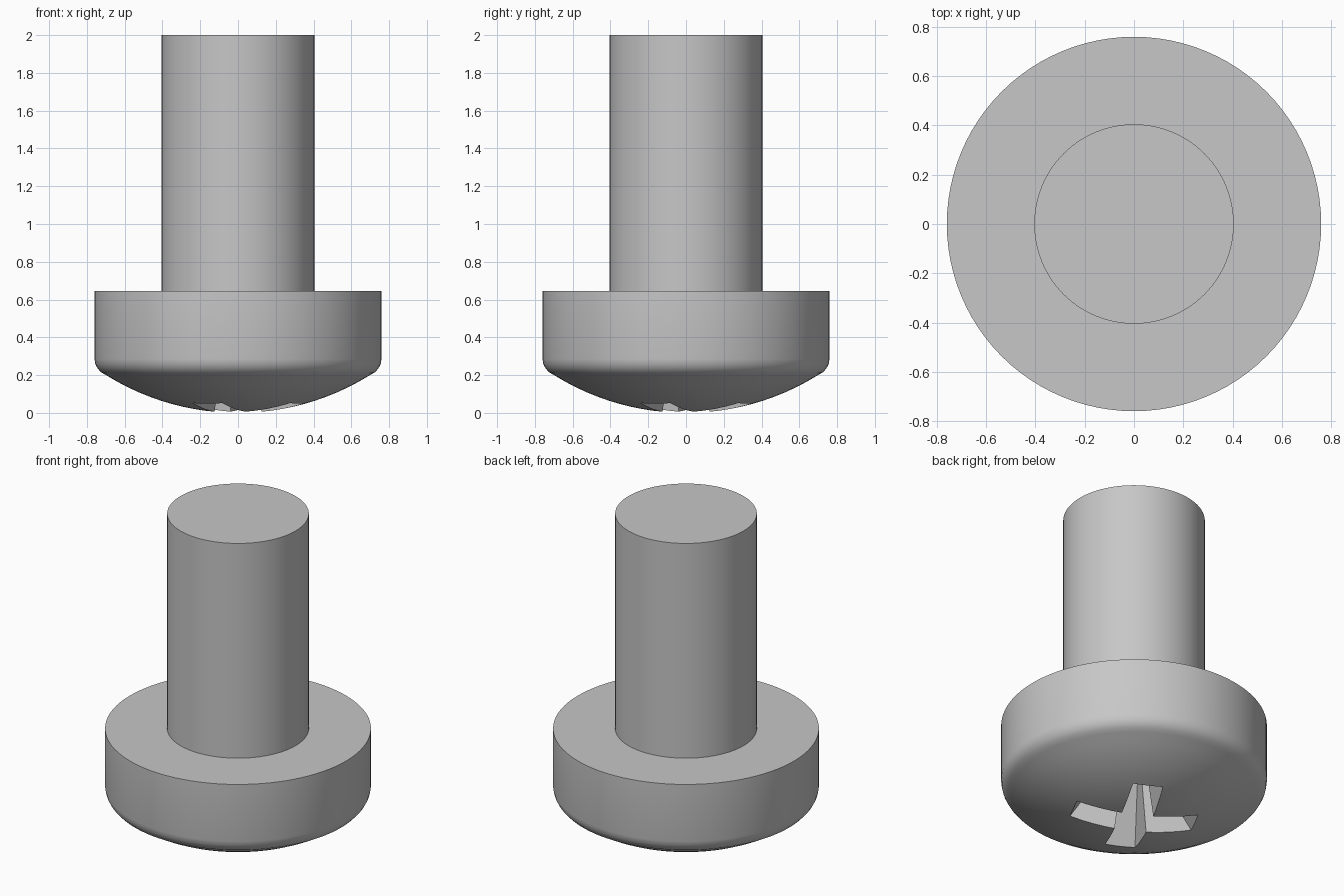
import bpy, bmesh, math
from mathutils import Matrix, Vector

cube = bpy.data.objects.get("Cube")
if cube:
    bpy.data.objects.remove(cube, do_unlink=True)

SEGMENTS = 96
HEAD_R, HEAD_TOP = 0.76, 0.645
SHANK_R, TOTAL_H = 0.405, 2.0
DOME_R = 1.32

steel = bpy.data.materials.new("plain grey steel")
steel.use_nodes = True
GREY = (0.57, 0.57, 0.57, 1)
steel.diffuse_color = GREY
steel.node_tree.nodes["Principled BSDF"].inputs["Base Color"].default_value = GREY


def make_object(name, bm):
    bmesh.ops.recalc_face_normals(bm, faces=bm.faces)
    mesh = bpy.data.meshes.new(name)
    bm.to_mesh(mesh)
    bm.free()
    mesh.materials.append(steel)
    obj = bpy.data.objects.new(name, mesh)
    bpy.context.collection.objects.link(obj)
    return obj


def activate(obj):
    bpy.ops.object.select_all(action='DESELECT')
    obj.select_set(True)
    bpy.context.view_layer.objects.active = obj


def lathe(name, profile):
    """Revolve (radius, height) points around z, merging the poles."""
    bm = bmesh.new()
    verts = [bm.verts.new((r, 0, z)) for r, z in profile]
    edges = [bm.edges.new(pair) for pair in zip(verts, verts[1:])]
    bmesh.ops.spin(bm, geom=verts + edges, cent=(0, 0, 0), axis=(0, 0, 1),
                   angle=math.tau, steps=SEGMENTS, use_duplicate=False)
    bmesh.ops.remove_doubles(bm, verts=bm.verts, dist=1e-4)
    return make_object(name, bm)


def cross_ring(bm, z, reach, half):
    """Twelve-sided cross outline at height z."""
    arm = [(reach, -half), (reach, half), (half, half)]
    return [bm.verts.new(Matrix.Rotation(q * math.pi / 2, 3, 'Z') @ Vector((x, y, z)))
            for q in range(4) for x, y in arm]


# Pan head: shallow dome, rounded shoulder, straight side, flat seat
dome = []
for i in range(13):
    r = 0.70 * i / 12
    dome.append((r, DOME_R - math.sqrt(DOME_R ** 2 - r * r)))
shoulder = [(0.725, 0.215), (0.743, 0.235), (0.755, 0.258), (HEAD_R, 0.285)]
head = lathe("head", dome + shoulder + [(HEAD_R, HEAD_TOP), (0, HEAD_TOP)])

# Shank
shank = lathe("shank", [(0, 0.6), (SHANK_R, 0.6), (SHANK_R, TOTAL_H), (0, TOTAL_H)])

# Tapered cross recess in the dome
bm = bmesh.new()
low = cross_ring(bm, -0.05, 0.42, 0.098)
deep = cross_ring(bm, 0.42, 0.12, 0.05)
bm.faces.new(low)
bm.faces.new(deep)
for i in range(12):
    j = (i + 1) % 12
    bm.faces.new((low[i], low[j], deep[j], deep[i]))
bm.transform(Matrix.Rotation(math.radians(63), 4, 'Z'))
cutter = make_object("recess_cutter", bm)
cutter.hide_render = True

cut = head.modifiers.new("cross recess", 'BOOLEAN')
cut.operation = 'DIFFERENCE'
cut.solver = 'EXACT'
cut.object = cutter
activate(head)
bpy.ops.object.modifier_apply(modifier=cut.name)
bpy.data.objects.remove(cutter, do_unlink=True)

# Smooth round surfaces, crisp rims
for obj in (head, shank):
    activate(obj)
    bpy.ops.object.shade_smooth_by_angle(angle=math.radians(30))
